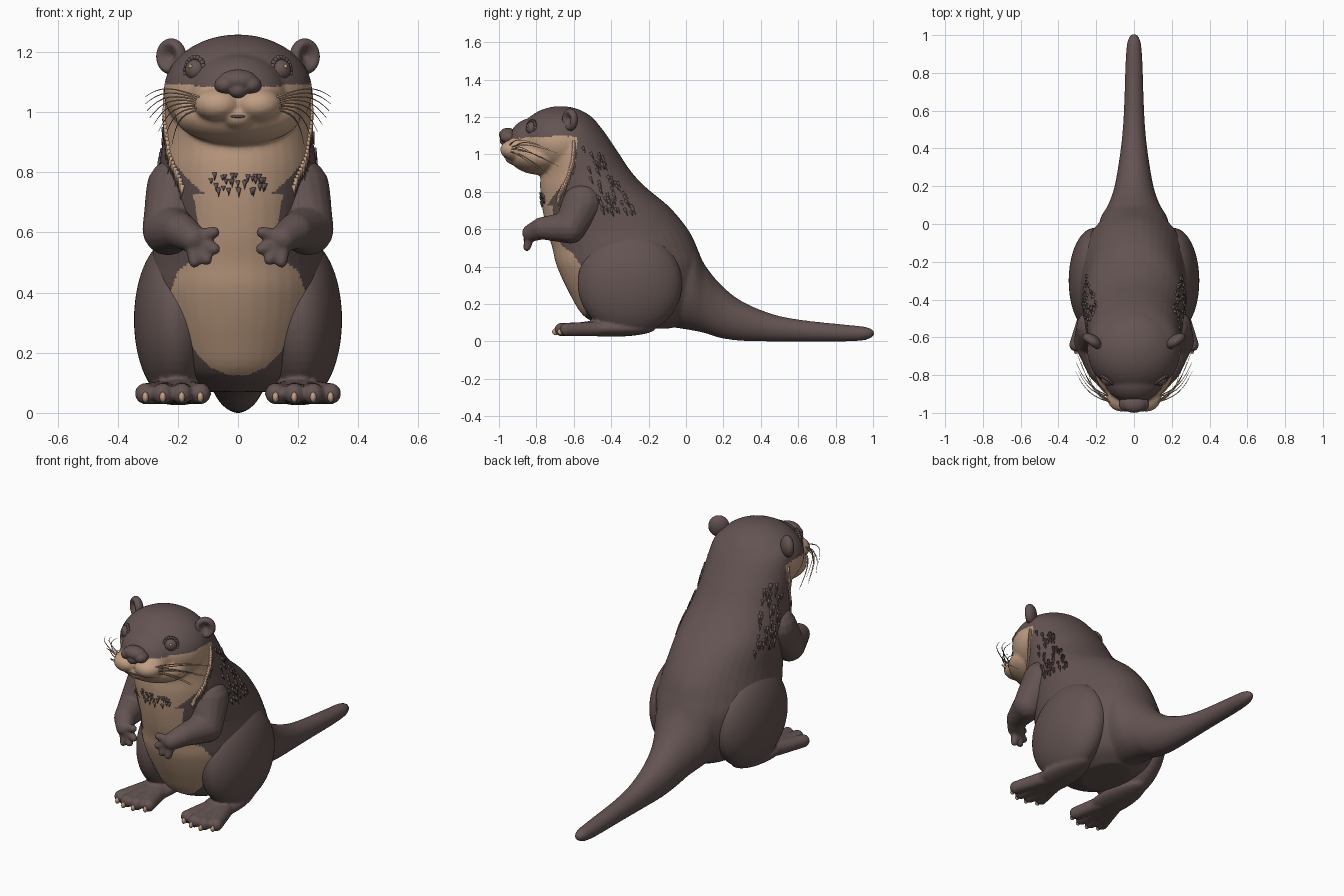
import bpy, bmesh, math, random
from mathutils import Vector, Matrix
from mathutils.bvhtree import BVHTree

random.seed(4)
default_cube = bpy.data.objects.get("Cube")
if default_cube:
    bpy.data.objects.remove(default_cube)


def make_material(name, colour):
    mat = bpy.data.materials.new(name)
    mat.use_nodes = True
    mat.diffuse_color = (*colour, 1)
    mat.node_tree.nodes["Principled BSDF"].inputs["Base Color"].default_value = (*colour, 1)
    return mat


BROWN = make_material("dark brown fur", (0.125, 0.088, 0.083))
TAN = make_material("tan fur", (0.53, 0.345, 0.23))


# ---------- helpers ----------
def blob(bm, centre, radii, turn=None, segments=24):
    """Ellipsoid, optionally rotated."""
    if isinstance(radii, float):
        radii = (radii,) * 3
    matrix = Matrix.Translation(centre) @ (turn or Matrix()) @ Matrix.Diagonal((*radii, 1))
    return bmesh.ops.create_uvsphere(bm, u_segments=segments, v_segments=segments // 2,
                                     radius=1, matrix=matrix)["verts"]


def limb(bm, joints):
    """Chain of closely spaced balls through (point, radius) joints."""
    steps = 8
    for (p, r), (q, s) in zip(joints, joints[1:]):
        for i in range(steps + 1):
            t = i / steps
            blob(bm, Vector(p).lerp(Vector(q), t), r + (s - r) * t, segments=16)


def spline(a, b, c, d, t):
    return b + 0.5 * t * (c - a + t * (2 * a - 5 * b + 4 * c - d + t * (3 * (b - c) + d - a)))


def loft(bm, sections, place, steps=5, sides=40):
    """Skin ellipses given as (position, low, high, half width)."""
    rows = [sections[0], *sections, sections[-1]]
    smooth = [[spline(*vals, i / steps) for vals in zip(*rows[k:k + 4])]
              for k in range(len(sections) - 1) for i in range(steps)] + [sections[-1]]
    rings = []
    for pos, low, high, half in smooth:
        ring = []
        for j in range(sides):
            a = math.tau * j / sides
            depth = (low + high) / 2 + (high - low) / 2 * math.sin(a)
            ring.append(bm.verts.new(place(pos, half * math.cos(a), depth)))
        rings.append(ring)
    for one, two in zip(rings, rings[1:]):
        for j in range(sides):
            k = (j + 1) % sides
            bm.faces.new((one[j], one[k], two[k], two[j]))
    bm.faces.new(rings[0])
    bm.faces.new(rings[-1])


def lookup(table, t):
    for (a, u), (b, v) in zip(table, table[1:]):
        if a <= t <= b:
            return u + (v - u) * (t - a) / (b - a)
    return None


def finish(name, bm, materials, voxel=None, relax=6):
    """Turn a bmesh into a smooth object, fusing its pieces if a voxel size is given."""
    bmesh.ops.recalc_face_normals(bm, faces=bm.faces)
    mesh = bpy.data.meshes.new(name)
    bm.to_mesh(mesh)
    bm.free()
    obj = bpy.data.objects.new(name, mesh)
    bpy.context.collection.objects.link(obj)
    bpy.context.view_layer.objects.active = obj
    if voxel:
        fuse = obj.modifiers.new("fuse", "REMESH")
        fuse.mode, fuse.voxel_size = "VOXEL", voxel
        soften = obj.modifiers.new("soften", "SMOOTH")
        soften.factor, soften.iterations = 0.5, relax
        for modifier in ("fuse", "soften"):
            bpy.ops.object.modifier_apply(modifier=modifier)
    obj.data.materials.clear()
    for mat in materials:
        obj.data.materials.append(mat)
    for poly in obj.data.polygons:
        poly.use_smooth = True
    return obj


# ---------- body, head and tail in one skin ----------
bm = bmesh.new()
torso = [(0.07, -0.40, -0.08, 0.12), (0.13, -0.54, 0.02, 0.21), (0.25, -0.62, 0.08, 0.27),
         (0.40, -0.69, 0.09, 0.30), (0.50, -0.715, 0.06, 0.29), (0.60, -0.745, 0.01, 0.275),
         (0.72, -0.77, -0.09, 0.27), (0.82, -0.78, -0.21, 0.262), (0.91, -0.78, -0.295, 0.25),
         (1.03, -0.80, -0.375, 0.243), (1.15, -0.82, -0.46, 0.225), (1.23, -0.78, -0.55, 0.13)]
tail = [(-0.25, 0.10, 0.5, 0.2), (0.0, 0.065, 0.56, 0.185), (0.1, 0.045, 0.41, 0.138),
        (0.18, 0.02, 0.31, 0.108), (0.29, 0.004, 0.22, 0.086), (0.45, 0.0, 0.15, 0.064),
        (0.61, 0.0, 0.116, 0.053), (0.85, 0.0, 0.09, 0.045), (0.96, 0.008, 0.078, 0.036),
        (1.005, 0.03, 0.058, 0.015)]
loft(bm, torso, lambda pos, x, d: (x, d, pos))
loft(bm, tail, lambda pos, x, d: (x, pos, d))
blob(bm, (0, -0.67, 1.07), (0.247, 0.23, 0.188), segments=48)    # skull
blob(bm, (0, -0.82, 1.06), (0.16, 0.13, 0.135), segments=40)     # snout
blob(bm, (0, -0.77, 0.99), (0.21, 0.175, 0.10), segments=40)     # jaw
blob(bm, (0, -0.91, 0.985), (0.06, 0.06, 0.042))                 # chin
for side in (1, -1):
    blob(bm, (side * 0.066, -0.91, 1.025), (0.08, 0.084, 0.057), segments=32)
body = finish("body", bm, [BROWN, TAN], voxel=0.0085)

# Tan belly (height, half width) and ruff (height, rear limit)
belly = [(0.125, 0.03), (0.15, 0.09), (0.2, 0.14), (0.3, 0.195), (0.4, 0.225),
         (0.47, 0.2), (0.52, 0.14), (0.65, 0.135), (0.73, 0.15)]
ruff = [(0.715, -0.75), (0.79, -0.70), (0.87, -0.63), (0.97, -0.59), (1.12, -0.575)]
for poly in body.data.polygons:
    x, y, z = poly.center
    width, rear = lookup(belly, z), lookup(ruff, z)
    on_belly = width is not None and abs(x) < width and y < -0.4
    on_ruff = rear is not None and y < rear and z < 1.075 + 0.09 * abs(x)
    poly.material_index = int(on_belly or on_ruff)

# ---------- fur tufts lying on the skin ----------
skin = BVHTree.FromPolygons([v.co for v in body.data.vertices],
                            [p.vertices for p in body.data.polygons])


def tuft(bm, near, flow, length):
    spot, normal, _, _ = skin.find_nearest(Vector(near))
    along = (Vector(flow) - normal * normal.dot(Vector(flow))).normalized() + normal * 0.12
    turn = along.to_track_quat("Z", "Y").to_matrix().to_4x4()
    centre = spot + along * length * 0.4
    bmesh.ops.create_cone(bm, cap_ends=True, segments=6, radius1=0.009, radius2=0.0005,
                          depth=length, matrix=Matrix.Translation(centre) @ turn)


tan_fur, dark_fur = bmesh.new(), bmesh.new()
for side in (1, -1):
    for i in range(26):
        z = 0.74 + 0.33 * i / 25
        tuft(tan_fur, (side * 0.26, lookup(ruff, z) - 0.02, z), (0, 0.35, -1),
             random.uniform(0.035, 0.06))
    for i in range(60):
        z = random.uniform(0.7, 1.05)
        y = -0.56 + random.uniform(0.0, 0.2) + (1.05 - z) * 0.3
        tuft(dark_fur, (side * 0.3, y, z), (0, 0.4, -1), random.uniform(0.03, 0.05))
for i in range(34):
    tuft(dark_fur, (random.uniform(-0.14, 0.14), -0.85, random.uniform(0.73, 0.79)),
         (0, 0, -1), random.uniform(0.015, 0.03))
finish("ruff_tufts", tan_fur, [TAN])
finish("neck_tufts", dark_fur, [BROWN])

# ---------- nose and mouth ----------
bm = bmesh.new()
blob(bm, (0, -0.953, 1.105), (0.066, 0.047, 0.037))
blob(bm, (0, -0.965, 1.073), (0.032, 0.032, 0.027))
for side in (1, -1):
    blob(bm, (side * 0.045, -0.952, 1.09), (0.034, 0.042, 0.03))
finish("nose", bm, [BROWN], voxel=0.005, relax=4)
bm = bmesh.new()
blob(bm, (0, -0.955, 0.986), (0.03, 0.018, 0.007))
finish("mouth", bm, [BROWN])

# ---------- paired parts ----------
for side, label in ((1, "left"), (-1, "right")):
    # Eye with lid ring and a small glint
    eye, gaze = Vector((side * 0.14, -0.82, 1.14)), Vector((side * 0.55, -0.8, 0.12)).normalized()
    turn = gaze.to_track_quat("Z", "Y").to_matrix().to_4x4()
    bm = bmesh.new()
    blob(bm, eye, 0.036)
    for i in range(20):
        a = math.tau * i / 20
        rim = turn @ Vector((0.036 * math.cos(a), 0.041 * math.sin(a), 0.008))
        blob(bm, eye + rim, 0.009, segments=10)
    finish(label + "_eye", bm, [BROWN])
    bm = bmesh.new()
    blob(bm, eye + (gaze + Vector((0, 0, 0.25))).normalized() * 0.033, 0.007, segments=12)
    finish(label + "_eye_glint", bm, [TAN])

    # Ear: rounded disc with a hollow front
    bm = bmesh.new()
    verts = blob(bm, (0, 0, 0), (0.056, 0.034, 0.06), segments=32)
    for v in verts:
        reach = math.hypot(v.co.x / 0.056, v.co.z / 0.06)
        if v.co.y < 0 and reach < 0.75:
            v.co.y += 0.045 * (1 - reach / 0.75)
    bm.transform(Matrix.Translation((side * 0.222, -0.62, 1.185)) @ Matrix.Rotation(side * 0.6, 4, "Z"))
    finish(label + "_ear", bm, [BROWN])

    # Arm with four fingers
    bm = bmesh.new()
    palm = (side * 0.15, -0.83, 0.58)
    limb(bm, [((side * 0.195, -0.55, 0.74), 0.112), ((side * 0.232, -0.62, 0.61), 0.087),
              ((side * 0.19, -0.77, 0.605), 0.06), (palm, 0.047)])
    for x, z in ((0.08, 0.60), (0.078, 0.545), (0.105, 0.51), (0.145, 0.502)):
        limb(bm, [(palm, 0.03), ((side * x, -0.85, z), 0.02)])
    finish(label + "_arm", bm, [BROWN], voxel=0.007)

    # Hind leg: thigh, flat foot and toes
    bm = bmesh.new()
    blob(bm, (side * 0.208, -0.30, 0.31), (0.138, 0.28, 0.275), segments=48)
    blob(bm, (side * 0.2, -0.4, 0.07), (0.095, 0.24, 0.045))
    toes = [(0.125, -0.645), (0.187, -0.668), (0.25, -0.668), (0.308, -0.64)]
    for x, y in toes:
        limb(bm, [((side * (0.1 + x * 0.5), -0.48, 0.068), 0.04), ((side * x, y, 0.064), 0.036)])
    finish(label + "_leg", bm, [BROWN], voxel=0.0075)
    bm = bmesh.new()
    for x, y in toes:
        blob(bm, (side * x, y - 0.03, 0.052), (0.011, 0.018, 0.018), segments=12)
    finish(label + "_claws", bm, [TAN])

    # Whiskers: tapering curves swept back from the muzzle
    curve = bpy.data.curves.new(label + "_whiskers", "CURVE")
    curve.dimensions, curve.bevel_depth, curve.bevel_resolution = "3D", 0.0035, 1
    for i in range(8):
        t = i / 7
        start = Vector((side * 0.115, -0.945 + 0.03 * (i % 2), 1.045 - 0.035 * t))
        end = Vector((side * (0.31 - 0.09 * t * t), -0.78 + 0.05 * (i % 3), 1.05 - 0.16 * t))
        line = curve.splines.new("POLY")
        line.points.add(8)
        for k, point in enumerate(line.points):
            s = k / 8
            bow = Vector((side * 0.02, -0.03, 0.03)) * math.sin(math.pi * s)
            point.co = (*(start.lerp(end, s) + bow), 1)
            point.radius = 1 - 0.8 * s
    curve.materials.append(TAN)
    bpy.context.collection.objects.link(bpy.data.objects.new(label + "_whiskers", curve))
